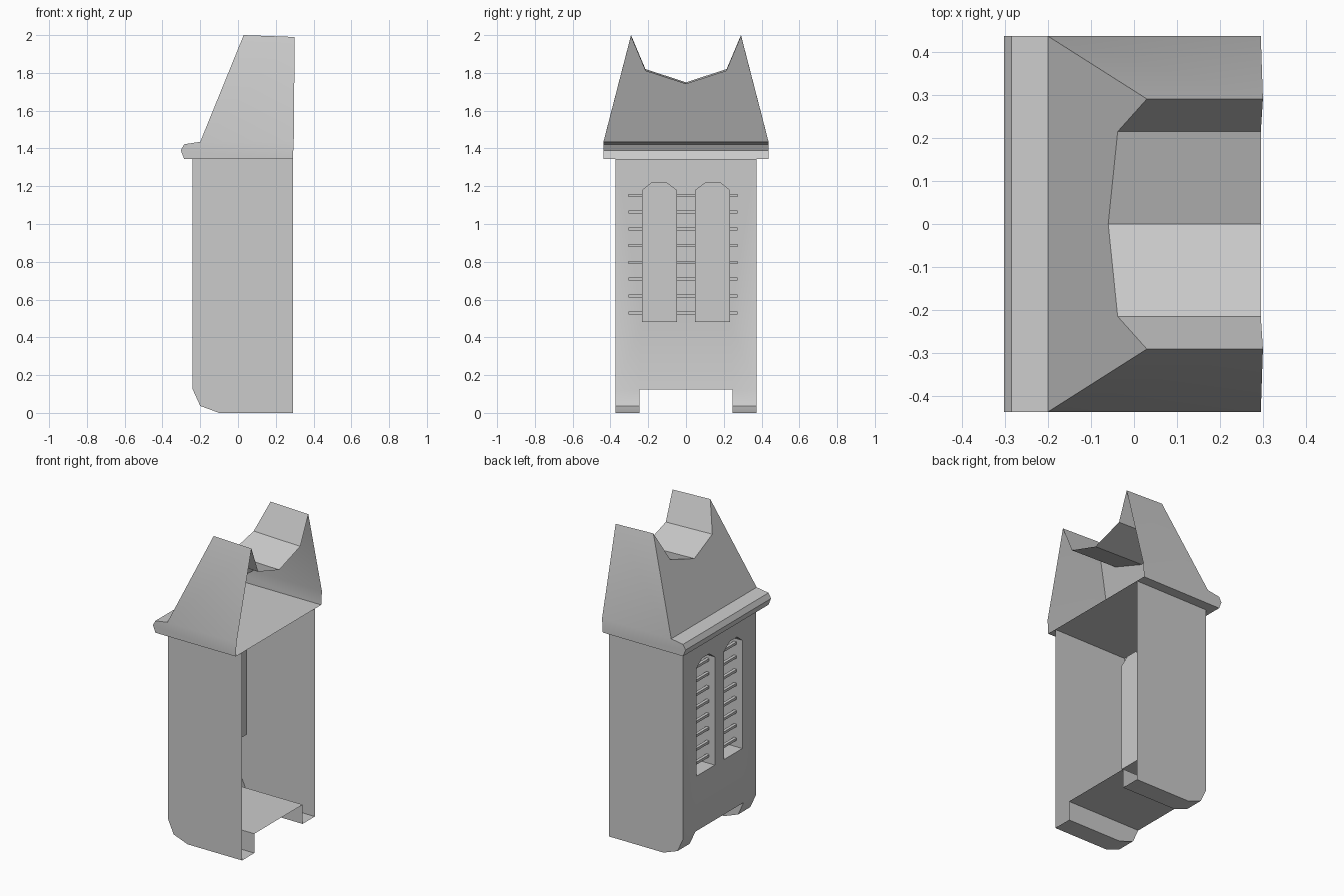
import bpy, bmesh, math
from mathutils import Vector

cube = bpy.data.objects.get("Cube")
if cube:
    bpy.data.objects.remove(cube, do_unlink=True)

grey = bpy.data.materials.new("plain grey")
grey.use_nodes = True
COLOR = (0.6, 0.6, 0.6, 1)
grey.diffuse_color = COLOR
grey.node_tree.nodes["Principled BSDF"].inputs["Base Color"].default_value = COLOR


def face(bm, pts):
    return bm.faces.new([bm.verts.new(p) for p in pts])


def strips(bm, a, b, closed=False):
    """Quads between two matching point rows."""
    n = len(a)
    for i in range(n if closed else n - 1):
        j = (i + 1) % n
        face(bm, [a[i], a[j], b[j], b[i]])


def at_y(profile, y):
    return [(x, y, z) for x, z in profile]


def at_x(profile, x):
    return [(x, y, z) for y, z in profile]


def finish(bm, name, smooth=True):
    bmesh.ops.remove_doubles(bm, verts=bm.verts, dist=0.0005)
    bmesh.ops.recalc_face_normals(bm, faces=bm.faces)
    me = bpy.data.meshes.new(name)
    bm.to_mesh(me)
    bm.free()
    me.materials.append(grey)
    ob = bpy.data.objects.new(name, me)
    bpy.context.collection.objects.link(ob)
    if smooth:
        bpy.ops.object.select_all(action='DESELECT')
        ob.select_set(True)
        bpy.context.view_layer.objects.active = ob
        bpy.ops.object.shade_smooth_by_angle(angle=math.radians(30))
    return ob


BACK, OPEN, WIDE, EAVE = -0.24, 0.29, 0.372, 1.345
FOOT_IN, FLOOR = 0.247, 0.125

# Window outlines (y, z), mirrored
arch = [(0.048, 0.48), (0.233, 0.48), (0.233, 1.18),
        (0.18, 1.222), (0.105, 1.222), (0.048, 1.18)]
windows = [arch, [(-y, z) for y, z in arch]]

# Body shell: pierced wall, side walls, floor and channel feet, open on one side
bm = bmesh.new()
outline = [(-WIDE, FLOOR), (-FOOT_IN, FLOOR), (FOOT_IN, FLOOR),
           (WIDE, FLOOR), (WIDE, EAVE), (-WIDE, EAVE)]
edges = []
for loop in [outline] + windows:
    vs = [bm.verts.new(p) for p in at_x(loop, BACK)]
    edges += [bm.edges.new((vs[i - 1], vs[i])) for i in range(len(vs))]
bmesh.ops.triangle_fill(bm, use_beauty=True, edges=edges, normal=Vector((-1, 0, 0)))

sole = [(BACK, FLOOR), (-0.2, 0.037), (-0.1, 0), (OPEN, 0)]
for s in (-1, 1):
    strips(bm, at_y(sole, s * FOOT_IN), at_y(sole, s * WIDE))
    face(bm, at_y(sole + [(OPEN, FLOOR)], s * FOOT_IN))
    face(bm, at_y(sole + [(OPEN, EAVE), (BACK, EAVE)], s * WIDE))
face(bm, [(BACK, -FOOT_IN, FLOOR), (OPEN, -FOOT_IN, FLOOR),
          (OPEN, FOOT_IN, FLOOR), (BACK, FOOT_IN, FLOOR)])
finish(bm, "body_shell")

# Window recesses: boxes reaching into the body
for loop, side in zip(windows, ("left", "right")):
    bm = bmesh.new()
    strips(bm, at_x(loop, BACK), at_x(loop, -0.1), closed=True)
    face(bm, at_x(loop, -0.1))
    finish(bm, side + "_window_recess", smooth=False)

# Slats running across both windows
for i in range(8):
    bm = bmesh.new()
    z = 0.53 + 0.0888 * i
    bar = [(-0.2, z - 0.008), (-0.18, z - 0.008), (-0.18, z + 0.008), (-0.2, z + 0.008)]
    ends = [at_y(bar, y) for y in (-0.305, 0.272)]
    strips(bm, *ends, closed=True)
    for end in ends:
        face(bm, end)
    finish(bm, f"slat_{i + 1}", smooth=False)

# Roof: lip, sloping sides, twin peaks with a valley between, and a ceiling plate
bm = bmesh.new()
HALF = 0.437
lip = [(-0.285, EAVE), (-0.303, 1.39), (-0.285, 1.422), (-0.2, 1.435)]
strips(bm, at_y(lip, -HALF), at_y(lip, HALF))
for s in (-1, 1):
    face(bm, at_y(lip + [(0.295, 1.435), (OPEN, EAVE)], s * HALF))
    face(bm, [(-0.2, s * HALF, 1.435), (0.295, s * HALF, 1.435),
              (0.3, s * 0.291, 1.99), (0.03, s * 0.291, 2)])
valley = [(0.03, -0.291, 2), (-0.038, -0.215, 1.82), (-0.06, 0, 1.75),
          (-0.038, 0.215, 1.82), (0.03, 0.291, 2)]
far = [(0.3 if z == 2 else 0.295, y, z - 0.01) for x, y, z in valley]
strips(bm, valley, far)
face(bm, [(-0.2, -HALF, 1.435)] + valley + [(-0.2, HALF, 1.435)])
face(bm, [(-0.285, -HALF, EAVE), (OPEN, -HALF, EAVE),
          (OPEN, HALF, EAVE), (-0.285, HALF, EAVE)])
finish(bm, "roof")
